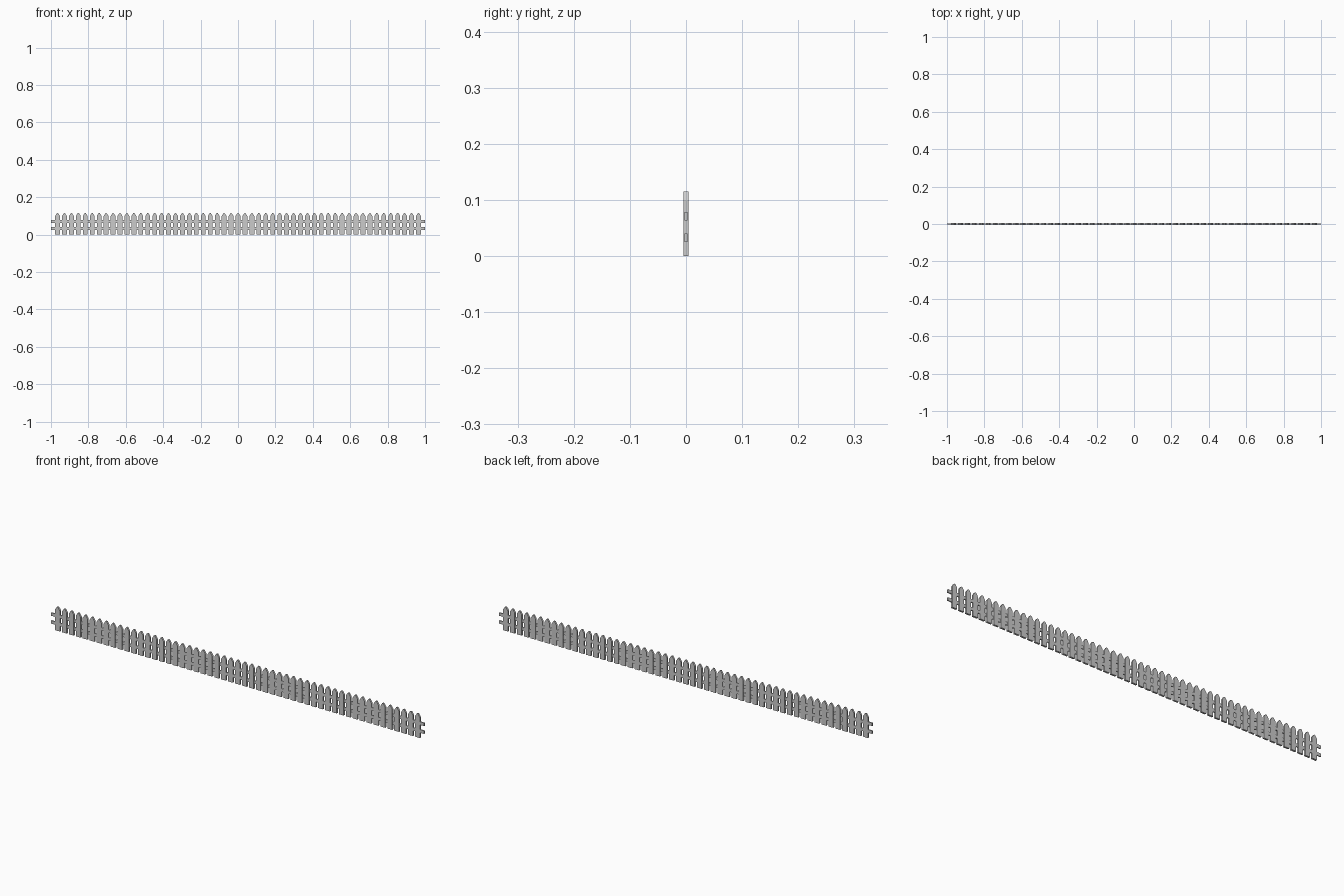
import bpy

if "Cube" in bpy.data.objects:
    bpy.data.objects.remove(bpy.data.objects["Cube"])

PICKETS = 53
FIRST_X = 0.965
HALF_W = 0.0128
THICK = 0.009


def new_object(name, verts, faces):
    mesh = bpy.data.meshes.new(name)
    mesh.from_pydata(verts, [], faces)
    mesh.update()
    obj = bpy.data.objects.new(name, mesh)
    bpy.context.collection.objects.link(obj)
    return obj


def extrude_profile(name, profile, thick):
    """Extrude a front-view (x, z) outline symmetrically along y."""
    n = len(profile)
    verts = [(x, y, z) for y in (-thick / 2, thick / 2) for x, z in profile]
    faces = [tuple(range(n)), tuple(reversed(range(n, 2 * n)))]
    faces += [(i, i + n, (i + 1) % n + n, (i + 1) % n) for i in range(n)]
    return new_object(name, verts, faces)


# Pointed pickets, sharing one mesh
outline = [(-HALF_W, 0), (HALF_W, 0), (HALF_W, 0.1),
           (0.003, 0.115), (-0.003, 0.115), (-HALF_W, 0.1)]
picket = extrude_profile("picket", outline, THICK)
step = 2 * FIRST_X / (PICKETS - 1)
for i in range(PICKETS):
    obj = picket if i == 0 else picket.copy()
    if i:
        bpy.context.collection.objects.link(obj)
    obj.name = f"picket_{i + 1}"
    obj.location.x = -FIRST_X + i * step

# Two long horizontal rails through the pickets
for name, low, high in (("lower_rail", 0.025, 0.040), ("upper_rail", 0.063, 0.078)):
    extrude_profile(name, [(-1, low), (1, low), (1, high), (-1, high)], 0.005)
